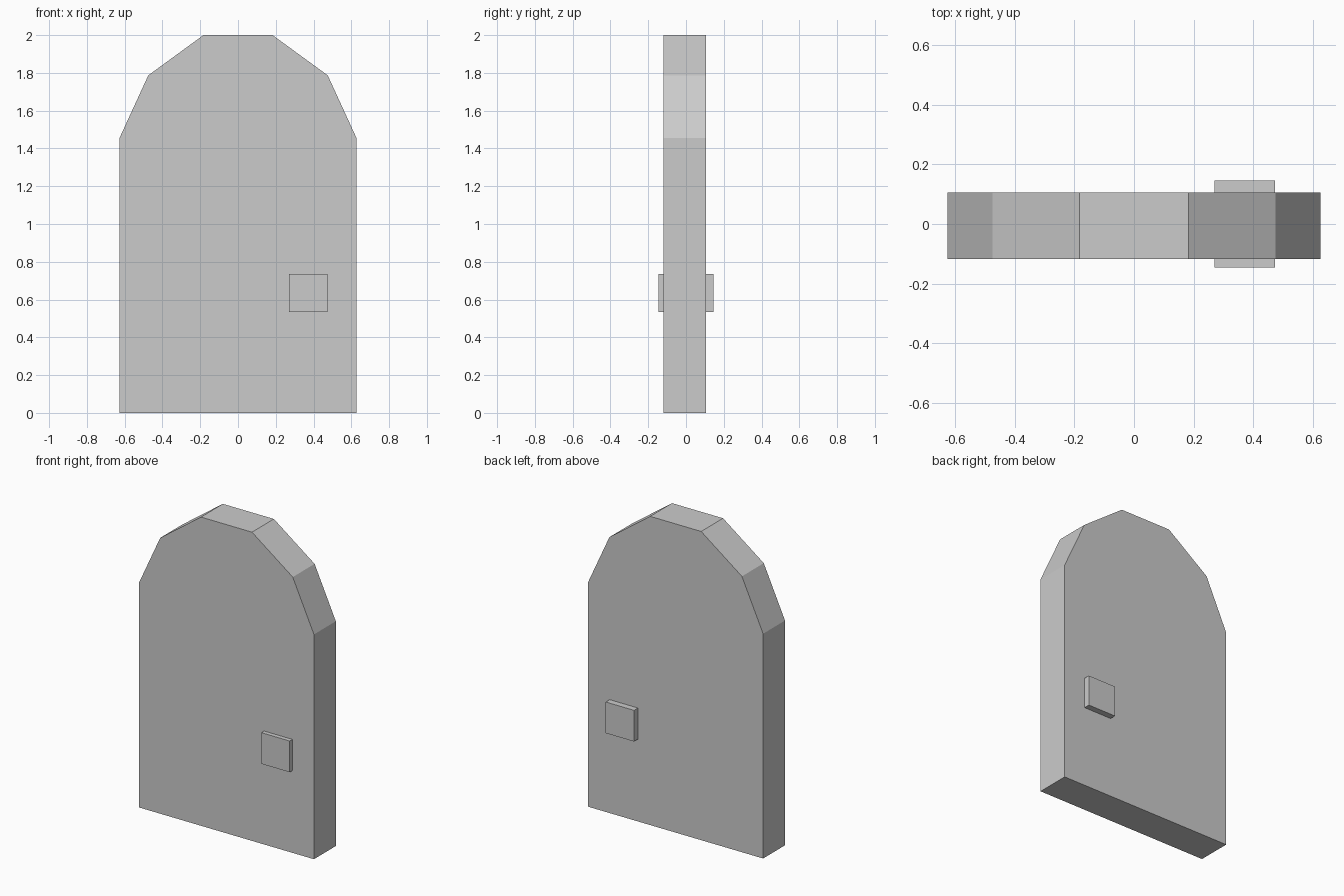
import bpy
import bmesh

cube = bpy.data.objects.get("Cube")
if cube:
    bpy.data.objects.remove(cube, do_unlink=True)

# Single flat colour
grey = bpy.data.materials.new("plain_grey")
grey.use_nodes = True
grey.diffuse_color = (0.6, 0.6, 0.6, 1)
grey.node_tree.nodes["Principled BSDF"].inputs["Base Color"].default_value = (0.6, 0.6, 0.6, 1)


def extruded_profile(name, outline, y_front, y_back):
    """Flat-shaded slab: an (x, z) outline extruded from front to back."""
    bm = bmesh.new()
    face = bm.faces.new([bm.verts.new((x, y_front, z)) for x, z in outline])
    result = bmesh.ops.extrude_face_region(bm, geom=[face])
    moved = [v for v in result["geom"] if isinstance(v, bmesh.types.BMVert)]
    bmesh.ops.translate(bm, verts=moved, vec=(0, y_back - y_front, 0))
    bmesh.ops.recalc_face_normals(bm, faces=bm.faces)
    mesh = bpy.data.meshes.new(name)
    bm.to_mesh(mesh)
    bm.free()
    mesh.materials.append(grey)
    obj = bpy.data.objects.new(name, mesh)
    bpy.context.collection.objects.link(obj)
    return obj


# Door slab with a faceted arched top, mirrored from its left half outline
half = [(0.627, 0), (0.627, 1.456), (0.475, 1.787), (0.183, 2.0)]
outline = half + [(-x, z) for x, z in reversed(half)]
extruded_profile("door_slab", outline, -0.118, 0.106)

# Square handle passing through the slab, showing on both faces
x0, x1, z0, z1 = 0.27, 0.473, 0.533, 0.735
extruded_profile("door_handle", [(x0, z0), (x1, z0), (x1, z1), (x0, z1)], -0.146, 0.146)
